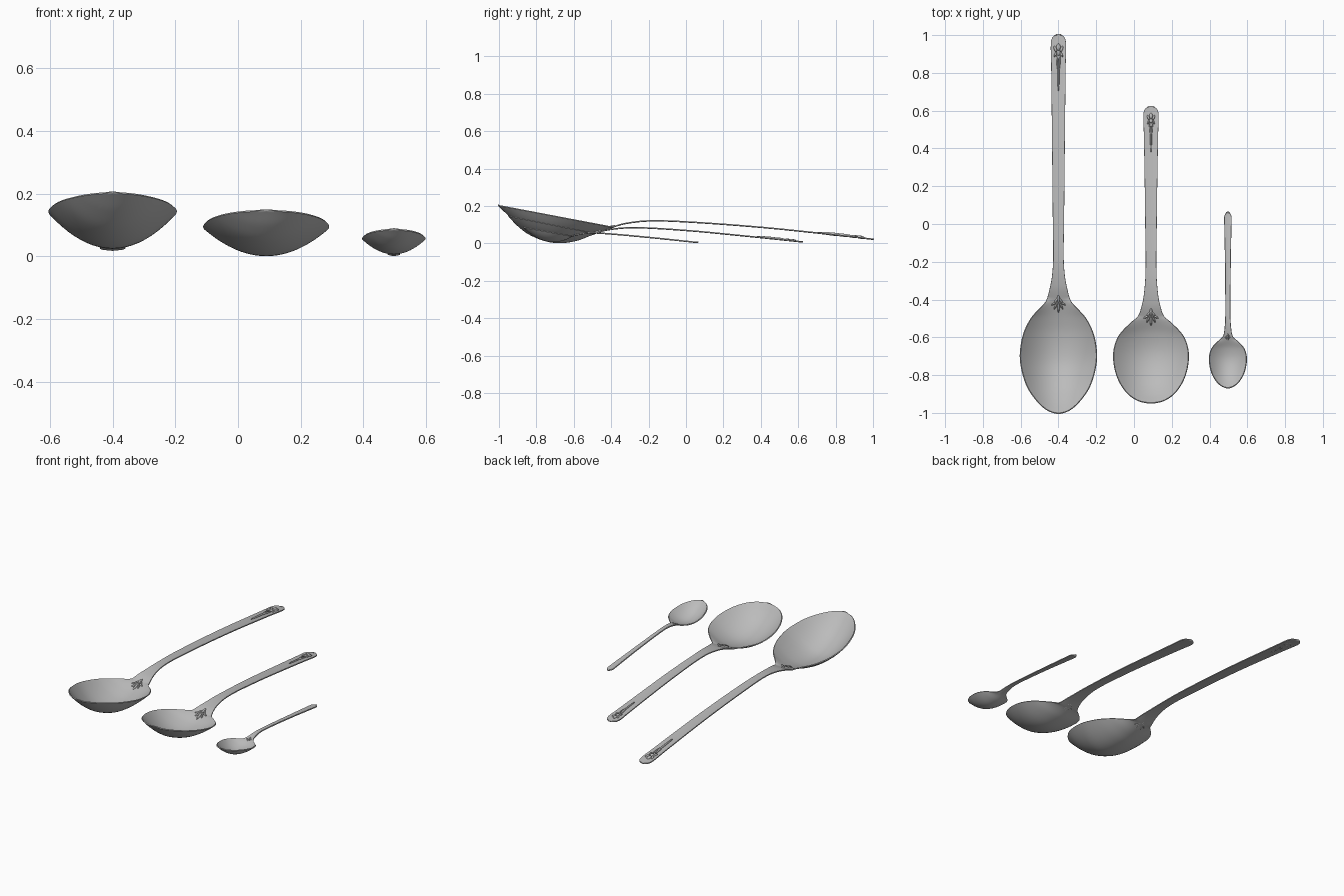
import bpy, bmesh, math
from mathutils import Matrix, Vector

if "Cube" in bpy.data.objects:
    bpy.data.objects.remove(bpy.data.objects["Cube"])

steel = bpy.data.materials.new("grey steel")
steel.diffuse_color = (0.5, 0.5, 0.5, 1)
steel.use_nodes = True
steel.node_tree.nodes["Principled BSDF"].inputs["Base Color"].default_value = steel.diffuse_color
THICK = 0.006


def spline(ts, vals, t):
    """Smooth interpolation through unevenly spaced points."""
    n = len(ts)
    i = max(k for k in range(n - 1) if ts[k] <= t or k == 0)

    def slope(k):
        a, b = max(k - 1, 0), min(k + 1, n - 1)
        return (vals[b] - vals[a]) / (ts[b] - ts[a])
    h = ts[i + 1] - ts[i]
    s = min(max((t - ts[i]) / h, 0), 1)
    return ((2*s**3 - 3*s**2 + 1) * vals[i] + (s**3 - 2*s**2 + s) * h * slope(i)
            + (3*s**2 - 2*s**3) * vals[i + 1] + (s**3 - s**2) * h * slope(i + 1))


def finish(bm, name):
    me = bpy.data.meshes.new(name)
    bm.to_mesh(me)
    bm.free()
    ob = bpy.data.objects.new(name, me)
    bpy.context.collection.objects.link(ob)
    me.materials.append(steel)
    bpy.ops.object.select_all(action='DESELECT')
    ob.select_set(True)
    bpy.context.view_layer.objects.active = ob
    return ob


def make_spoon(name, cx, outline, profile, rim_slope, steps=6, cols=20):
    """outline: (y, half width); profile: (y, height of the centre line)."""
    py, pz = zip(*profile)
    centre = lambda y: spline(py, pz, y)
    # mirrored ghost points keep both ends round
    pts = [(outline[1][0], -outline[1][1])] + outline + [(outline[-2][0], -outline[-2][1])]
    ts = [0]
    for a, b in zip(pts, pts[1:]):
        ts.append(ts[-1] + math.dist(a, b))
    ys, ws = zip(*pts)
    bm = bmesh.new()
    rows = []
    for i in range(1, len(pts) - 1):
        for k in range(steps if i < len(pts) - 2 else 1):
            t = ts[i] + (ts[i + 1] - ts[i]) * k / steps
            y, w = spline(ts, ys, t), max(spline(ts, ws, t), 0)
            zc = centre(y)
            edge = max(pz[0] - (y - py[0]) * rim_slope, zc + 0.002)
            row = []
            for j in range(cols + 1):
                u = 2 * j / cols - 1
                row.append(bm.verts.new((cx + u * w, y, zc + (edge - zc) * u * u)))
            rows.append(row)
    for a, b in zip(rows, rows[1:]):
        for j in range(cols):
            bm.faces.new((a[j], a[j + 1], b[j + 1], b[j]))
    bmesh.ops.remove_doubles(bm, verts=bm.verts, dist=1e-5)
    ob = finish(bm, name)
    mod = ob.modifiers.new("thickness", 'SOLIDIFY')
    mod.thickness = THICK
    mod.offset = -1
    bpy.ops.object.modifier_apply(modifier=mod.name)
    bpy.ops.object.shade_smooth_by_angle(angle=math.radians(40))
    return centre


def make_relief(name, cx, cy, centre, petals, s=1.0):
    """petals: (dx, dy, half length, half width, turn in degrees)."""
    bm = bmesh.new()
    for dx, dy, ln, wd, turn in petals:
        y = cy + dy * s
        tilt = math.atan2(centre(y + 0.01) - centre(y - 0.01), 0.02)
        m = (Matrix.Translation(Vector((cx + dx * s, y, centre(y) + 0.001)))
             @ Matrix.Rotation(tilt, 4, 'X')
             @ Matrix.Rotation(math.radians(turn), 4, 'Z')
             @ Matrix.Diagonal((wd * s, ln * s, 0.007 * s, 1)))
        bmesh.ops.create_uvsphere(bm, u_segments=12, v_segments=8, radius=1, matrix=m)
    finish(bm, name)
    bpy.ops.object.shade_smooth_by_angle(angle=math.radians(60))


# leaf fan at the neck
fan = [(0, -0.012, 0.03, 0.006, 0), (0, 0.025, 0.02, 0.007, 0)]
# blossom and tapering stem near the handle end
blossom = [(0, 0.022, 0.016, 0.009, 0), (0, -0.004, 0.012, 0.009, 0),
           (0, -0.1, 0.075, 0.0045, 0)]
for sx in (-1, 1):
    fan += [(sx * 0.012, -0.006, 0.022, 0.005, sx * 25),
            (sx * 0.021, 0.004, 0.017, 0.005, sx * 60),
            (sx * 0.011, 0.018, 0.014, 0.005, sx * 40)]
    blossom += [(sx * 0.014, 0.014, 0.014, 0.006, -sx * 20),
                (sx * 0.013, -0.01, 0.013, 0.005, sx * 25),
                (sx * 0.005, -0.05, 0.035, 0.0035, -sx * 5)]

# large spoon
c = make_spoon("large_spoon", -0.4,
    [(-1, 0), (-.985, .055), (-.94, .108), (-.86, .163), (-.76, .194), (-.68, .2),
     (-.58, .182), (-.5, .143), (-.44, .09), (-.41, .066), (-.36, .05), (-.28, .034),
     (-.18, .027), (0, .029), (.5, .034), (.85, .038), (.95, .040), (.985, .033),
     (.998, .018), (1, 0)],
    [(-1, .205), (-.94, .148), (-.86, .088), (-.76, .043), (-.68, .031), (-.58, .037),
     (-.5, .055), (-.41, .083), (-.33, .107), (-.2, .122), (0, .117), (.4, .088),
     (.8, .047), (1, .024)], 0.19)
make_relief("large_neck_leaves", -0.4, -0.425, c, fan, 1.1)
make_relief("large_handle_flower", -0.4, 0.91, c, blossom, 1.2)

# medium serving spoon with the broad bowl
c = make_spoon("medium_spoon", 0.09,
    [(-.945, 0), (-.932, .07), (-.885, .132), (-.8, .18), (-.69, .197), (-.6, .173),
     (-.53, .113), (-.49, .07), (-.45, .053), (-.38, .038), (-.25, .028), (0, .03),
     (.3, .034), (.5, .038), (.58, .040), (.607, .032), (.618, .018), (.62, 0)],
    [(-.945, .148), (-.9, .1), (-.84, .054), (-.75, .017), (-.67, .007), (-.58, .021),
     (-.5, .051), (-.42, .074), (-.28, .086), (0, .071), (.3, .043), (.62, .01)], 0.2)
make_relief("medium_neck_leaves", 0.09, -0.495, c, fan, 1.1)
make_relief("medium_handle_flower", 0.09, 0.55, c, blossom, 1.0)

# small spoon
c = make_spoon("small_spoon", 0.497,
    [(-.865, 0), (-.857, .03), (-.83, .06), (-.78, .086), (-.71, .097), (-.66, .084),
     (-.62, .05), (-.595, .025), (-.55, .016), (-.48, .012), (-.2, .014), (0, .018),
     (.04, .018), (.056, .01), (.06, 0)],
    [(-.865, .088), (-.83, .058), (-.78, .028), (-.72, .013), (-.66, .02), (-.6, .044),
     (-.53, .057), (-.45, .056), (-.2, .034), (.06, .007)], 0.18)
make_relief("small_neck_leaves", 0.497, -0.6, c, fan, 0.45)
